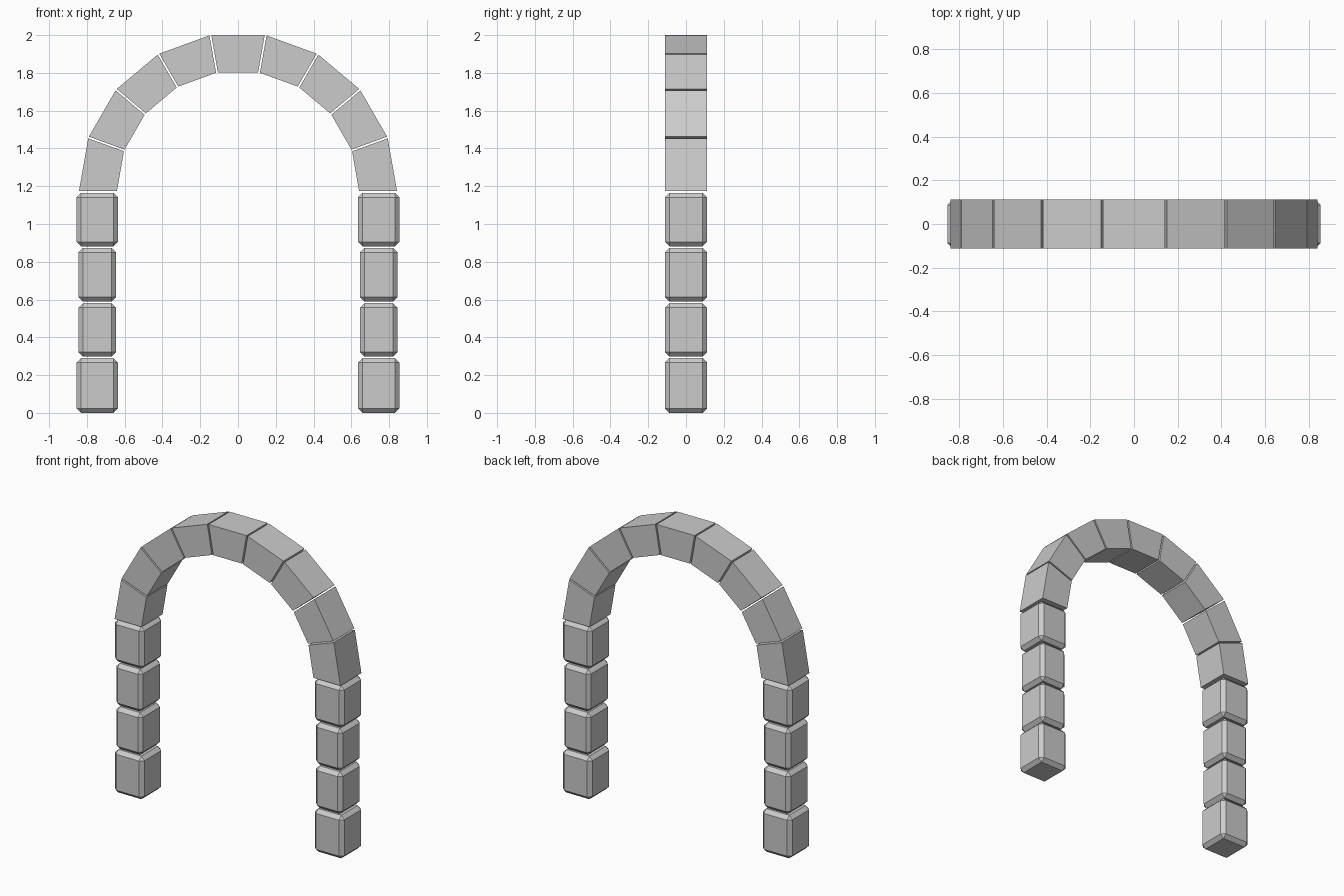
import bpy, bmesh
from math import radians, tan
from mathutils import Matrix, Vector

if "Cube" in bpy.data.objects:
    bpy.data.objects.remove(bpy.data.objects["Cube"])

DEPTH = 0.112      # half thickness in y
GAP = 0.005        # half of the joint between stones
SPRING_Z = 1.17    # height of the arch centre


def make_object(name, bm):
    bmesh.ops.recalc_face_normals(bm, faces=bm.faces)
    mesh = bpy.data.meshes.new(name)
    bm.to_mesh(mesh)
    bm.free()
    obj = bpy.data.objects.new(name, mesh)
    bpy.context.collection.objects.link(obj)
    return obj


def pillar_block(name, x, z, width):
    # chamfered block, bottom resting at z
    bm = bmesh.new()
    height = 0.283 if z > 0 else 0.29
    bmesh.ops.create_cube(bm, size=1, matrix=Matrix.Translation((x, 0, z + height / 2))
                          @ Matrix.Diagonal((width, 2 * DEPTH, height, 1)))
    bmesh.ops.bevel(bm, geom=bm.edges[:], offset=0.024, segments=1,
                    profile=0.5, affect='EDGES')
    make_object(name, bm)


def arch_stone(name, angle):
    # wedge drawn as the keystone, then turned about the arch centre
    bm = bmesh.new()
    inner, outer = 0.632, 0.83
    half = lambda r: r * tan(radians(10)) - GAP
    outline = [(-half(inner), inner), (half(inner), inner),
               (half(outer), outer), (-half(outer), outer)]
    face = bm.faces.new([bm.verts.new((x, -DEPTH, z)) for x, z in outline])
    ext = bmesh.ops.extrude_face_region(bm, geom=[face])
    verts = [v for v in ext['geom'] if isinstance(v, bmesh.types.BMVert)]
    bmesh.ops.translate(bm, verts=verts, vec=Vector((0, 2 * DEPTH, 0)))
    bm.transform(Matrix.Translation((0, 0, SPRING_Z)) @ Matrix.Rotation(angle, 4, 'Y'))
    make_object(name, bm)


# Pillars: wider blocks at foot and top
for side, x in (("left", -0.745), ("right", 0.745)):
    for i, (z, width) in enumerate([(0, 0.22), (0.298, 0.2), (0.59, 0.2), (0.882, 0.22)]):
        pillar_block(f"{side}_pillar_block_{i + 1}", x, z, width)

# Arch of nine wedge stones
for i in range(-4, 5):
    arch_stone("keystone" if i == 0 else f"arch_stone_{i + 5}", radians(20 * i))
